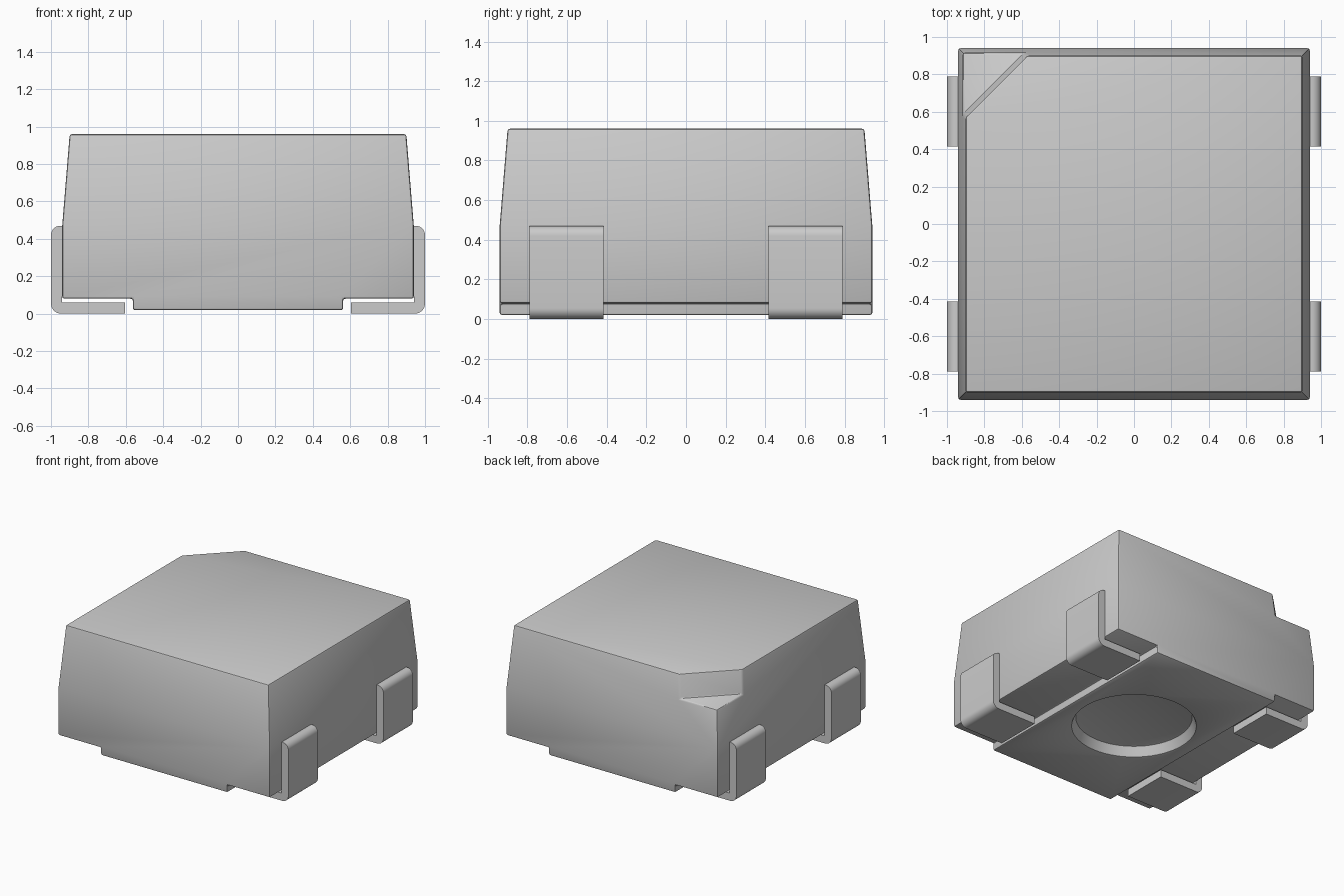
import bpy, bmesh, math

cube = bpy.data.objects.get("Cube")
if cube:
    bpy.data.objects.remove(cube, do_unlink=True)

grey = bpy.data.materials.new("plain grey")
grey.use_nodes = True
COLOR = (0.6, 0.6, 0.6, 1)
grey.diffuse_color = COLOR
grey.node_tree.nodes["Principled BSDF"].inputs["Base Color"].default_value = COLOR


def loft(name, rings):
    """Closed solid through rings of equal point count."""
    bm = bmesh.new()
    loops = [[bm.verts.new(p) for p in ring] for ring in rings]
    bm.faces.new(loops[0])
    bm.faces.new(loops[-1])
    for a, b in zip(loops, loops[1:]):
        for i in range(len(a)):
            j = (i + 1) % len(a)
            bm.faces.new((a[i], a[j], b[j], b[i]))
    bmesh.ops.recalc_face_normals(bm, faces=bm.faces)
    mesh = bpy.data.meshes.new(name)
    bm.to_mesh(mesh)
    bm.free()
    mesh.materials.append(grey)
    obj = bpy.data.objects.new(name, mesh)
    bpy.context.collection.objects.link(obj)
    return obj


def rect(x0, x1, y0, y1, z):
    return [(x0, y0, z), (x1, y0, z), (x1, y1, z), (x0, y1, z)]


def circle(r, z, n=64):
    return [(r * math.cos(2 * math.pi * i / n), r * math.sin(2 * math.pi * i / n), z)
            for i in range(n)]


def corner(k, z):
    return [(-1.2, 1.2, z), (-1.2, k - 1.2, z), (1.2 - k, 1.2, z)]


def select(obj):
    bpy.ops.object.select_all(action='DESELECT')
    obj.select_set(True)
    bpy.context.view_layer.objects.active = obj


def cut(obj, cutter):
    mod = obj.modifiers.new("cut", 'BOOLEAN')
    mod.operation = 'DIFFERENCE'
    mod.solver = 'EXACT'
    mod.object = cutter
    select(obj)
    bpy.ops.object.modifier_apply(modifier=mod.name)
    bpy.data.objects.remove(cutter, do_unlink=True)


# Housing: straight lower half, tapered upper half
W, T = 0.94, 0.90
housing = loft("housing", [rect(-W, W, -W, W, 0.02), rect(-W, W, -W, W, 0.47),
                           rect(-T, T, -T, T, 0.96)])

# Stepped underside, leaving a central raised strip
for s in (-1, 1):
    x0, x1 = sorted((s * 0.562, s * 1.2))
    cut(housing, loft("step_cutter", [rect(x0, x1, -1.2, 1.2, -0.2),
                                      rect(x0, x1, -1.2, 1.2, 0.08)]))

# Corner notch in the top and round recess in the underside
cut(housing, loft("notch_cutter", [corner(1.5, 0.77), corner(1.448, 1.1)]))
cut(housing, loft("recess_cutter", [circle(0.475, -0.04), circle(0.43, 0.10)]))

# Softened edges
bevel = housing.modifiers.new("soft edges", 'BEVEL')
bevel.width = 0.012
bevel.segments = 2
bevel.limit_method = 'ANGLE'
bevel.angle_limit = math.radians(30)
select(housing)
bpy.ops.object.modifier_apply(modifier=bevel.name)
bpy.ops.object.shade_smooth_by_angle(angle=math.radians(30))


# Bent contacts: L profile with rounded outer corners
def arc(cx, cz, r, start, n=8):
    return [(cx + r * math.cos(math.radians(start + 90 * i / n)),
             cz + r * math.sin(math.radians(start + 90 * i / n))) for i in range(n + 1)]


profile = ([(0.605, 0.06), (0.605, 0.0)] + arc(0.945, 0.055, 0.055, 270)
           + arc(0.95, 0.42, 0.05, 0) + [(0.94, 0.47), (0.94, 0.06)])

for side, s in (("left", 1), ("right", -1)):
    for end, yc in (("front", -0.602), ("back", 0.602)):
        lead = loft(f"{side}_{end}_contact",
                    [[(s * x, yc + d, z) for x, z in profile] for d in (-0.187, 0.187)])
        select(lead)
        bpy.ops.object.shade_smooth_by_angle(angle=math.radians(30))
